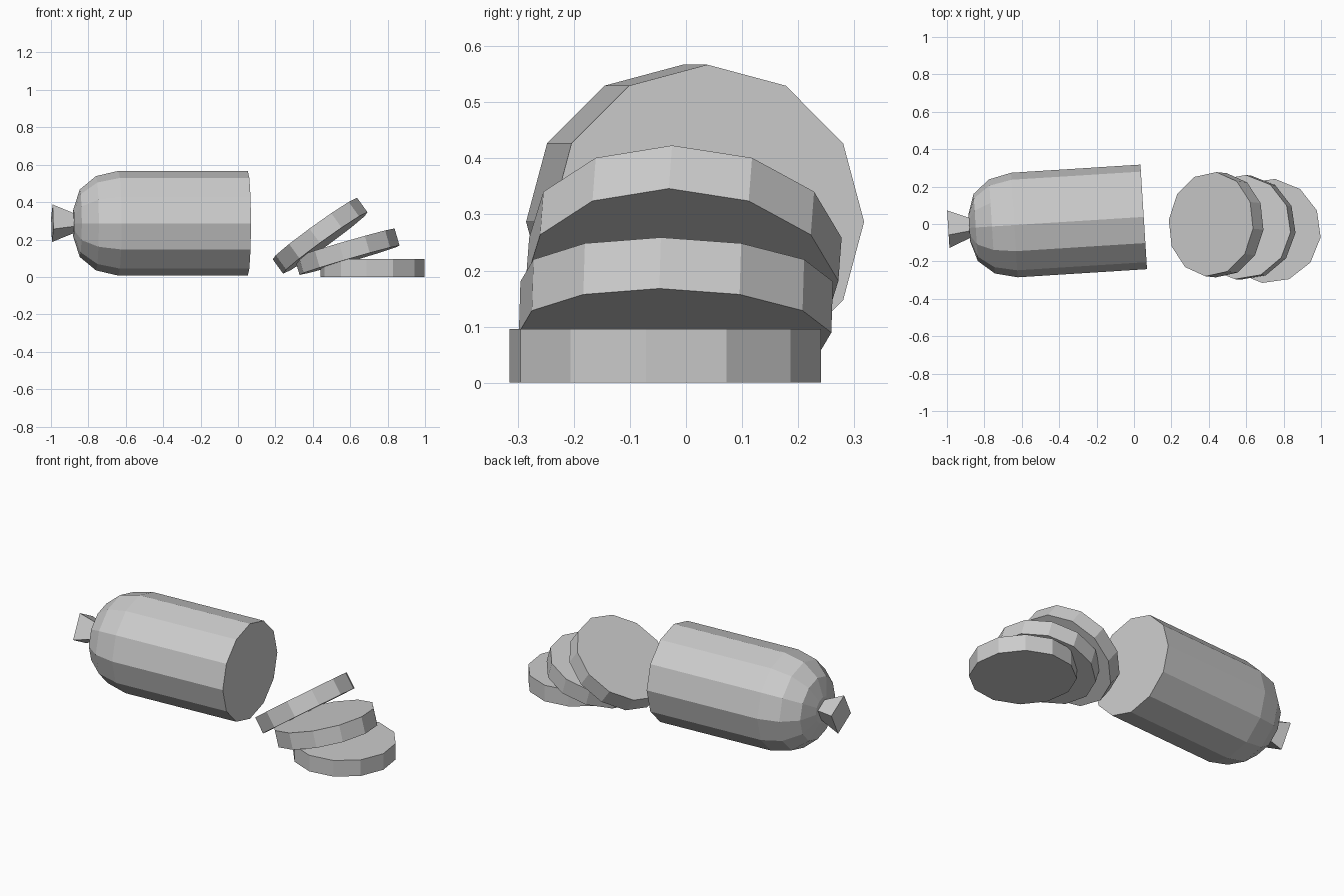
import bpy, bmesh
from math import sin, cos, pi, radians

if "Cube" in bpy.data.objects:
    bpy.data.objects.remove(bpy.data.objects["Cube"])


def lathe(name, profile, sides, phase, location, rotation):
    """Flat-faced closed solid around local X from (x, radius) points."""
    bm = bmesh.new()
    rings = []
    for x, r in profile:
        angles = [phase + 2 * pi * i / sides for i in range(sides)]
        rings.append([bm.verts.new((x, r * cos(a), r * sin(a))) for a in angles])
    for a, b in zip(rings, rings[1:]):
        for i in range(sides):
            j = (i + 1) % sides
            bm.faces.new((a[i], a[j], b[j], b[i]))
    bm.faces.new(rings[0])
    bm.faces.new(rings[-1])
    bmesh.ops.recalc_face_normals(bm, faces=bm.faces)
    mesh = bpy.data.meshes.new(name)
    bm.to_mesh(mesh)
    bm.free()
    obj = bpy.data.objects.new(name, mesh)
    bpy.context.collection.objects.link(obj)
    obj.location = location
    obj.rotation_euler = rotation
    return obj


# Sausage body with rounded tail, origin at the cut end
cut_end = (0.052, 0.038, 0.287)
yaw = (0, 0, radians(3.6))
lathe("sausage_body",
      [(0, 0.28), (-0.693, 0.28), (-0.813, 0.252), (-0.9, 0.18), (-0.934, 0.075)],
      12, 0, cut_end, yaw)

# Flared square end of the casing
lathe("casing_knot", [(-0.93, 0.055), (-1.047, 0.105)], 4, radians(17), cut_end, yaw)

# Leaning slices: centre, tilt, yaw
slices = [
    ((0.72, -0.037, 0.048), 0, -7),
    ((0.583, -0.018, 0.135), 16.3, -6),
    ((0.439, -0.004, 0.220), 36, -6),
]
for n, (centre, tilt, turn) in enumerate(slices, 1):
    bpy.ops.mesh.primitive_cylinder_add(
        vertices=12, radius=0.28, depth=0.095, location=centre,
        rotation=(0, radians(-tilt), radians(turn)))
    bpy.context.object.name = f"slice_{n}"
